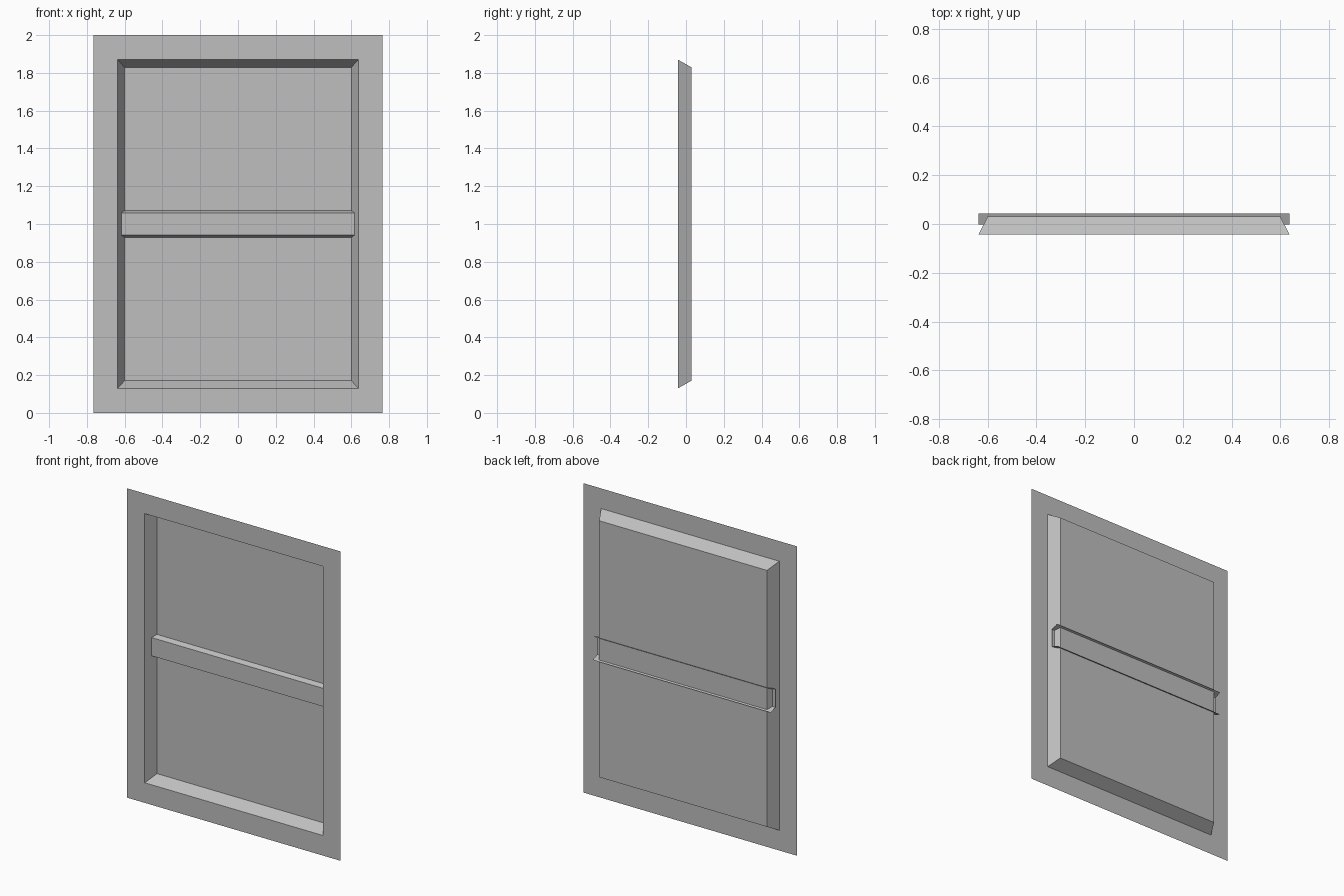
import bpy
import bmesh

cube = bpy.data.objects.get("Cube")
if cube:
    bpy.data.objects.remove(cube, do_unlink=True)

# Single grey finish
GREY = (0.52, 0.52, 0.52, 1.0)
grey = bpy.data.materials.new("plain grey")
grey.use_nodes = True
grey.diffuse_color = GREY
grey.node_tree.nodes["Principled BSDF"].inputs["Base Color"].default_value = GREY

MID_Z = 1.0
FRONT_Y, BAR_Y, PANE_Y, BACK_Y = -0.043, -0.003, 0.03, 0.043


def make_object(name, bm):
    mesh = bpy.data.meshes.new(name)
    bm.to_mesh(mesh)
    bm.free()
    mesh.materials.append(grey)
    obj = bpy.data.objects.new(name, mesh)
    bpy.context.scene.collection.objects.link(obj)
    return obj


def rectangle(bm, half_x, half_z, y):
    """Four corners, counter-clockwise as seen from the front."""
    corners = ((-1, -1), (1, -1), (1, 1), (-1, 1))
    return [bm.verts.new((sx * half_x, y, MID_Z + sz * half_z)) for sx, sz in corners]


def ring(name, outer, inner):
    """Four-sided band between two rectangles, facing the front."""
    bm = bmesh.new()
    a, b = rectangle(bm, *outer), rectangle(bm, *inner)
    for i in range(4):
        j = (i + 1) % 4
        bm.faces.new((a[i], a[j], b[j], b[i]))
    return make_object(name, bm)


# Nested outlines from the outer border in to the recessed pane
border = (0.765, 1.0, FRONT_Y)
opening = (0.637, 0.87, FRONT_Y)
recess = (0.6, 0.829, PANE_Y)

ring("frame_border", border, opening)
ring("sloped_reveal", opening, recess)

# Recessed pane
bm = bmesh.new()
bm.faces.new(rectangle(bm, *recess))
make_object("pane", bm)

# Crossbar: channel with open ends and back, flaring towards the back
bm = bmesh.new()
profile = ((BACK_Y, -0.076), (BAR_Y, -0.059), (BAR_Y, 0.059), (BACK_Y, 0.076))
left, right = ([bm.verts.new((x, y, MID_Z + z)) for y, z in profile]
               for x in (-0.637, 0.637))
for i in range(3):
    bm.faces.new((left[i], right[i], right[i + 1], left[i + 1]))
make_object("crossbar", bm)
